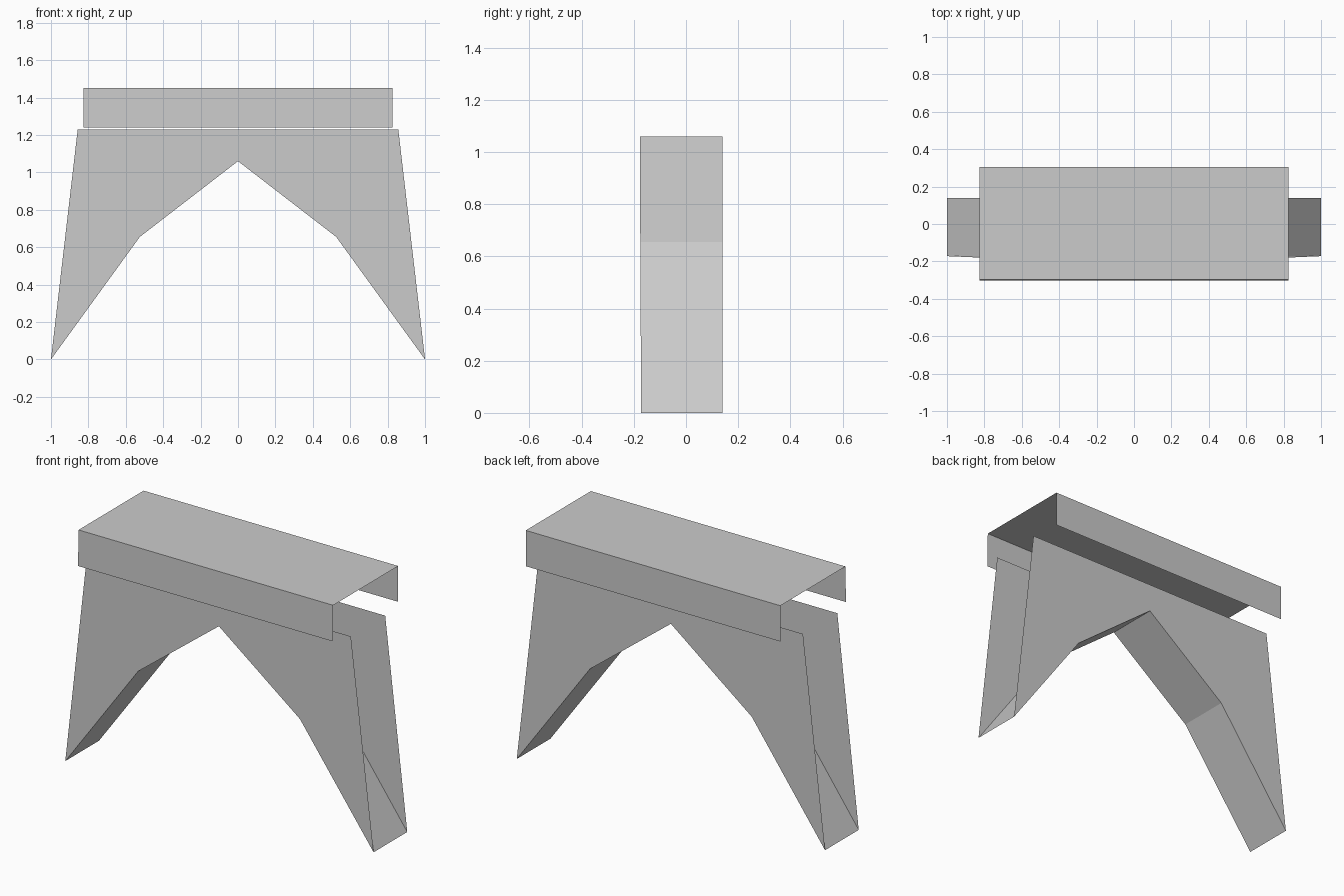
import bpy
import bmesh

cube = bpy.data.objects.get("Cube")
if cube:
    bpy.data.objects.remove(cube, do_unlink=True)

# Single flat material
grey = bpy.data.materials.new("light_grey")
grey.use_nodes = True
colour = (0.6, 0.6, 0.6, 1)
grey.diffuse_color = colour
grey.node_tree.nodes["Principled BSDF"].inputs["Base Color"].default_value = colour


def sheet_object(name, polygons):
    """Build an open sheet object from a list of corner loops."""
    bm = bmesh.new()
    for corners in polygons:
        bm.faces.new([bm.verts.new(c) for c in corners])
    bmesh.ops.remove_doubles(bm, verts=bm.verts, dist=0.0005)
    mesh = bpy.data.meshes.new(name)
    bm.to_mesh(mesh)
    bm.free()
    mesh.materials.append(grey)
    obj = bpy.data.objects.new(name, mesh)
    bpy.context.collection.objects.link(obj)
    return obj


# Half outline of the arch, from the foot up to the crown, mirrored in x
half_arch = [(1, 0), (0.525, 0.655), (0, 1.06)]
arch = [(-x, z) for x, z in half_arch] + half_arch[-2::-1]
outline = arch + [(0.857, 1.23), (-0.857, 1.23)]


def front_y(z):
    return -0.172 - 0.006 * z / 1.23


BACK_Y = 0.14

# Front and back arch plates
sheet_object("front_arch_plate", [[(x, front_y(z), z) for x, z in outline]])
sheet_object("back_arch_plate", [[(x, BACK_Y, z) for x, z in reversed(outline)]])

# Folded strip along the underside of the arch
strip = []
for (x0, z0), (x1, z1) in zip(arch, arch[1:]):
    strip.append([(x0, BACK_Y, z0), (x1, BACK_Y, z1),
                  (x1, front_y(z1), z1), (x0, front_y(z0), z0)])
sheet_object("arch_underside", strip)

# Open-ended channel cover: front flap, top, back flap
HALF_LENGTH = 0.826
profile = [(-0.302, 1.24), (-0.298, 1.45), (0.305, 1.45), (0.305, 1.24)]
cover = []
for (y0, z0), (y1, z1) in zip(profile, profile[1:]):
    cover.append([(-HALF_LENGTH, y0, z0), (HALF_LENGTH, y0, z0),
                  (HALF_LENGTH, y1, z1), (-HALF_LENGTH, y1, z1)])
sheet_object("top_cover", cover)
